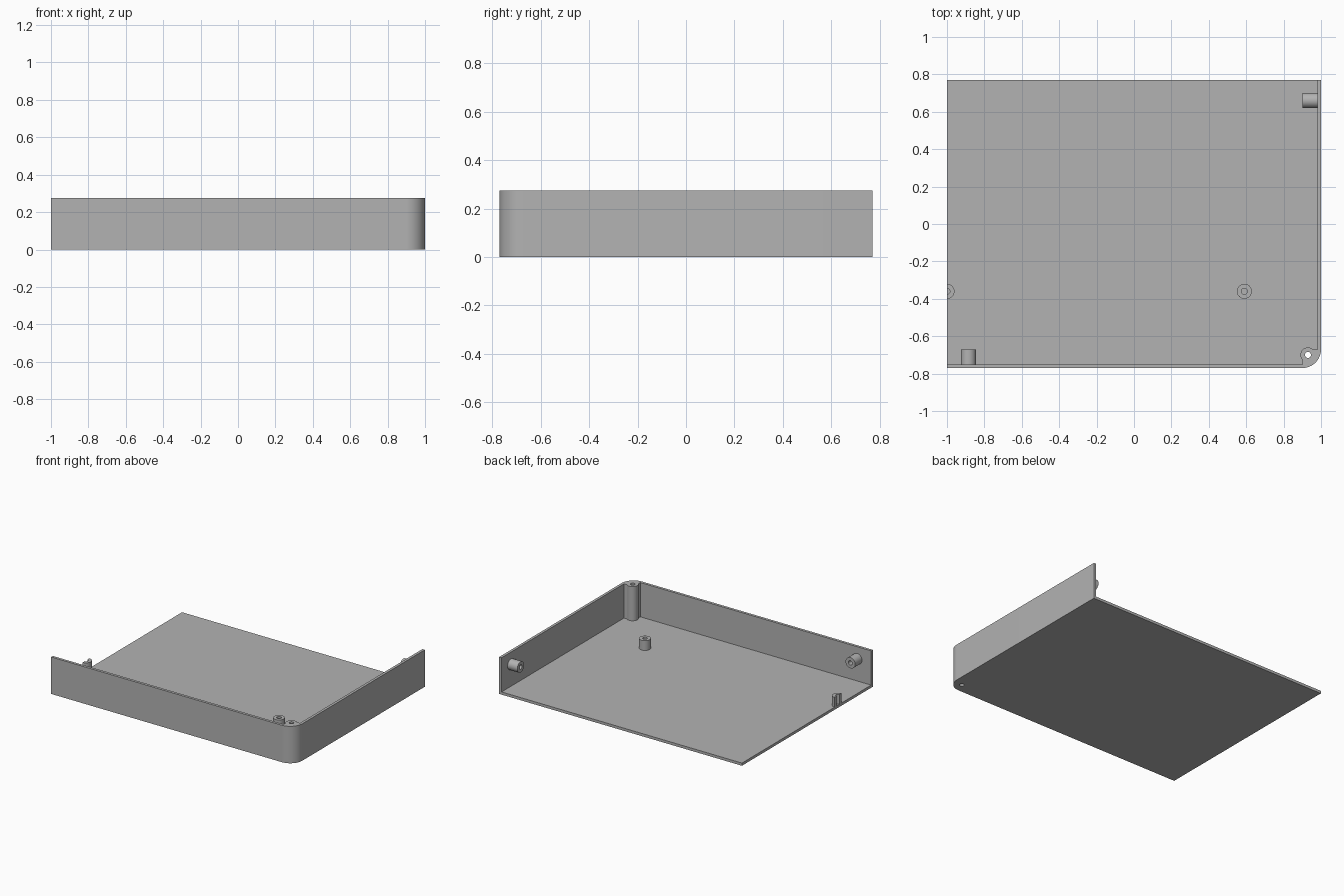
import bpy, bmesh, math
from mathutils import Matrix, Vector

if "Cube" in bpy.data.objects:
    bpy.data.objects.remove(bpy.data.objects["Cube"], do_unlink=True)

W, D, H, T = 1.0, 0.77, 0.275, 0.02       # half width, half depth, height, thickness
R = 0.10                                  # outer corner radius
BOSS_R, HOLE_R = 0.04, 0.016
POST = (0.93, -0.70)

grey = bpy.data.materials.new("case grey")
grey.use_nodes = True
grey.diffuse_color = (0.45, 0.45, 0.45, 1)
grey.node_tree.nodes["Principled BSDF"].inputs["Base Color"].default_value = (0.45, 0.45, 0.45, 1)


def finish(name, bm, matrix=Matrix()):
    bmesh.ops.recalc_face_normals(bm, faces=bm.faces)
    mesh = bpy.data.meshes.new(name)
    bm.to_mesh(mesh)
    bm.free()
    mesh.materials.append(grey)
    ob = bpy.data.objects.new(name, mesh)
    bpy.context.collection.objects.link(ob)
    ob.matrix_world = matrix
    return ob


def prism(name, outline, z0, z1):
    """Extrude a closed flat outline from z0 to z1."""
    bm = bmesh.new()
    face = bm.faces.new([bm.verts.new((x, y, z0)) for x, y in outline])
    top = bmesh.ops.extrude_face_region(bm, geom=[face])["geom"]
    bmesh.ops.translate(bm, vec=(0, 0, z1 - z0),
                        verts=[v for v in top if isinstance(v, bmesh.types.BMVert)])
    return finish(name, bm)


def tube(name, base, axis, length, half=False, n=32):
    """Hollow boss standing on base along axis; half keeps only its +x side."""
    bm = bmesh.new()
    sweep = math.pi if half else 2 * math.pi
    count = n // 2 + 1 if half else n
    rings = []
    for i in range(count):
        a = -math.pi / 2 + sweep * i / (n // 2 if half else n)
        rings.append([bm.verts.new((r * math.cos(a), r * math.sin(a), z))
                      for r, z in ((BOSS_R, 0), (BOSS_R, length), (HOLE_R, length), (HOLE_R, 0))])
    pairs = list(zip(rings, rings[1:]))
    if half:
        bm.faces.new(rings[0])
        bm.faces.new(rings[-1])
    else:
        pairs.append((rings[-1], rings[0]))
    for a, b in pairs:
        for k in range(4):
            m = (k + 1) % 4
            bm.faces.new((a[k], b[k], b[m], a[m]))
    turn = Vector((0, 0, 1)).rotation_difference(Vector(axis)).to_matrix().to_4x4()
    return finish(name, bm, Matrix.Translation(base) @ turn)


def drill(ob, radius):
    """Cut a vertical round hole at the corner post position."""
    bpy.ops.mesh.primitive_cylinder_add(vertices=32, radius=radius, depth=2, location=(*POST, 0))
    cutter = bpy.context.object
    cutter.hide_render = True
    mod = ob.modifiers.new("hole", "BOOLEAN")
    mod.operation, mod.solver, mod.object = "DIFFERENCE", "EXACT", cutter
    bpy.context.view_layer.objects.active = ob
    bpy.ops.object.modifier_apply(modifier=mod.name)
    bpy.data.objects.remove(cutter, do_unlink=True)


def arc(radius, steps=16):
    """Rounded corner running from the front wall to the side wall."""
    cx, cy = W - R, R - D
    angles = [-math.pi / 2 + math.pi / 2 * i / steps for i in range(steps + 1)]
    return [(cx + radius * math.cos(a), cy + radius * math.sin(a)) for a in angles]


# Floor and the two joined walls
outer = [(-W, -D)] + arc(R) + [(W, D)]
inner = [(-W, T - D)] + arc(R - T) + [(W - T, D)]
floor = prism("floor", outer + [(-W, D)], 0, T)
drill(floor, HOLE_R)
walls = prism("walls", outer + inner[::-1], T, H)

# Corner screw post, with the web joining it to the rounded wall
post = tube("corner_post", (*POST, T), (0, 0, 1), H - T)
s = BOSS_R * math.sqrt(0.5)
web = prism("corner_web", arc(R - T) + [(POST[0] + s, POST[1] + s), (POST[0] - s, POST[1] - s)], T, H)
drill(web, BOSS_R)

# Floor standoffs, one split by the open edge
standoff = tube("floor_standoff", (0.59, -0.36, T), (0, 0, 1), 0.073)
split = tube("split_standoff", (-W, -0.36, T), (0, 0, 1), 0.073, half=True)

# Wall bosses
side = tube("side_wall_boss", (W - T, 0.66, 0.185), (-1, 0, 0), 0.08)
front = tube("front_wall_boss", (-0.885, T - D, 0.185), (0, 1, 0), 0.08)

# Smooth curved surfaces, keeping sharp edges
bpy.ops.object.select_all(action="DESELECT")
for ob in (floor, walls, post, web, standoff, split, side, front):
    ob.select_set(True)
bpy.context.view_layer.objects.active = floor
bpy.ops.object.shade_smooth_by_angle(angle=math.radians(30))
